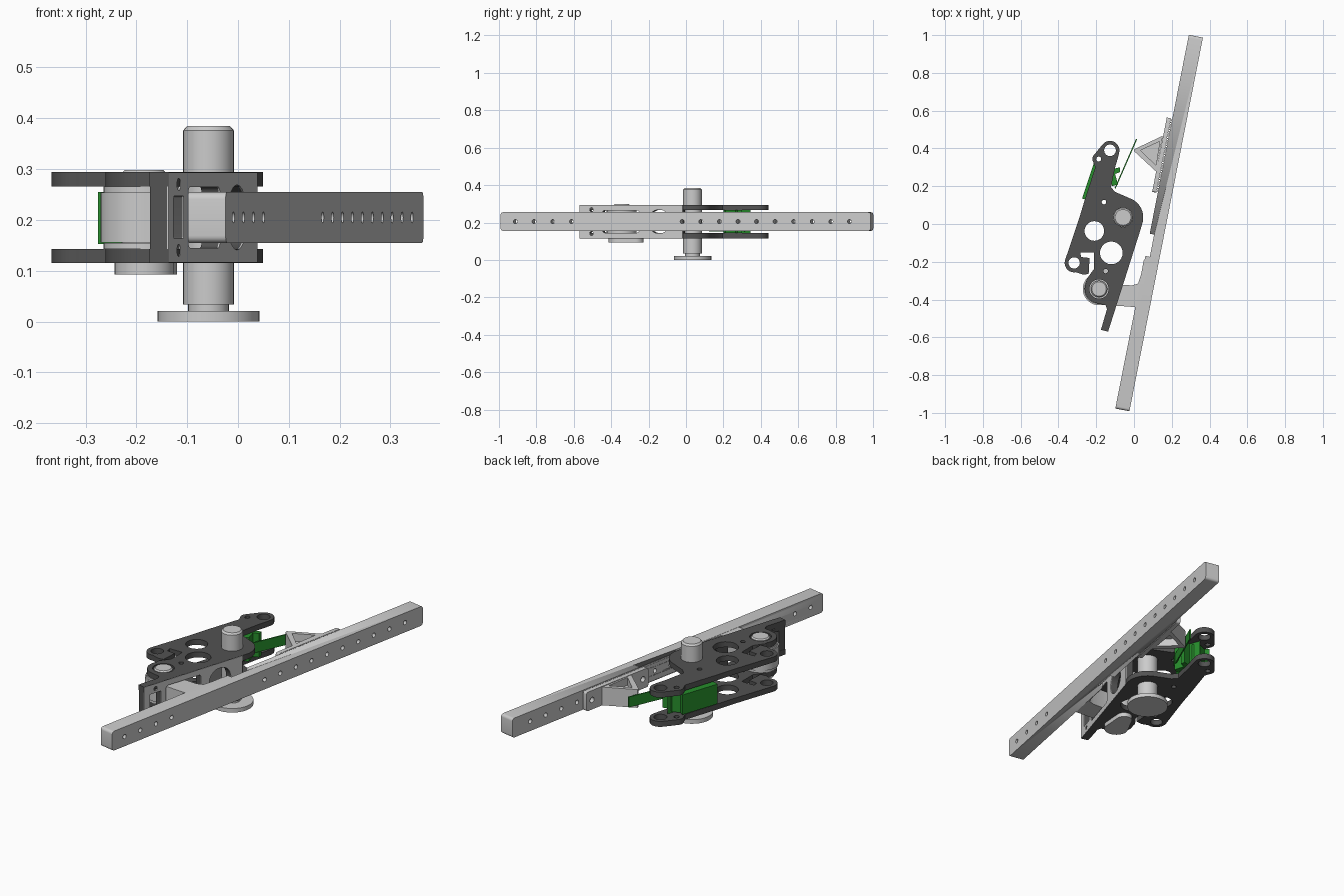
import bpy, bmesh
from math import sin, cos, radians, pi
from mathutils import Matrix, Vector

if "Cube" in bpy.data.objects:
    bpy.data.objects.remove(bpy.data.objects["Cube"])


def material(name, rgb):
    m = bpy.data.materials.new(name)
    m.diffuse_color = (*rgb, 1)
    m.use_nodes = True
    m.node_tree.nodes["Principled BSDF"].inputs["Base Color"].default_value = m.diffuse_color
    return m


DARK = material("dark_steel", (0.085, 0.085, 0.085))
GREEN = material("green_plastic", (0.02, 0.27, 0.025))


def arc(x, y, r, a0, a1, n=12):
    return [(x + r * cos(radians(a0 + (a1 - a0) * i / n)),
             y + r * sin(radians(a0 + (a1 - a0) * i / n))) for i in range(n + 1)]


def circle(x, y, r, n=28):
    return arc(x, y, r, 0, 360, n)[:-1]


def rect(x0, y0, x1, y1, r=0.0):
    if r == 0:
        return [(x0, y0), (x1, y0), (x1, y1), (x0, y1)]
    return (arc(x1 - r, y0 + r, r, -90, 0, 5) + arc(x1 - r, y1 - r, r, 0, 90, 5)
            + arc(x0 + r, y1 - r, r, 90, 180, 5) + arc(x0 + r, y0 + r, r, 180, 270, 5))


def finish(name, bm, mat=None):
    bmesh.ops.remove_doubles(bm, verts=bm.verts, dist=1e-5)
    bmesh.ops.recalc_face_normals(bm, faces=bm.faces)
    me = bpy.data.meshes.new(name)
    bm.to_mesh(me)
    bm.free()
    ob = bpy.data.objects.new(name, me)
    bpy.context.collection.objects.link(ob)
    if mat:
        me.materials.append(mat)
    bpy.ops.object.select_all(action='DESELECT')
    ob.select_set(True)
    bpy.context.view_layer.objects.active = ob
    bpy.ops.object.shade_smooth_by_angle(angle=radians(32))
    return ob


def slab(name, loops, a, b, mat=None, frame=Matrix()):
    """Outline (first loop) with holes (other loops), extruded from a to b along local z."""
    cu = bpy.data.curves.new(name, 'CURVE')
    cu.dimensions, cu.fill_mode, cu.extrude = '2D', 'BOTH', (b - a) / 2
    for pts in loops:
        s = cu.splines.new('POLY')
        s.points.add(len(pts) - 1)
        for p, (x, y) in zip(s.points, pts):
            p.co = (x, y, 0, 1)
        s.use_cyclic_u = True
    tmp = bpy.data.objects.new("tmp", cu)
    bpy.context.collection.objects.link(tmp)
    bpy.context.view_layer.update()
    dg = bpy.context.evaluated_depsgraph_get()
    me = bpy.data.meshes.new_from_object(tmp.evaluated_get(dg))
    bm = bmesh.new()
    bm.from_mesh(me)
    bm.transform(frame @ Matrix.Translation((0, 0, (a + b) / 2)))
    bpy.data.objects.remove(tmp)
    bpy.data.meshes.remove(me)
    return finish(name, bm, mat)


def turned(name, c, profile, n=32, mat=None):
    """Lathe a closed (radius, z) profile around a vertical axis."""
    bm = bmesh.new()
    rings = [[bm.verts.new((c[0] + r * cos(2 * pi * i / n), c[1] + r * sin(2 * pi * i / n), z))
              for i in range(n)] for r, z in profile]
    for lo, hi in zip(rings, rings[1:]):
        for i in range(n):
            bm.faces.new((lo[i], lo[(i + 1) % n], hi[(i + 1) % n], hi[i]))
    bm.faces.new(rings[0])
    bm.faces.new(rings[-1])
    return finish(name, bm, mat)


def upright(origin, direction):
    """Frame with local x along direction, local y up, local z to the right."""
    d = Vector((*direction, 0)).normalized()
    m = Matrix((d, (0, 0, 1), (d.y, -d.x, 0))).transposed().to_4x4()
    m.translation = (*origin, 0)
    return m


POST, PIN = (-0.058, 0.035), (-0.185, -0.344)
BAR = upright((0.133, 0.005), (0.193, 0.981))
WEB = upright((-0.138, -0.57), (0.303, 0.953))

# long bar with a row of holes
ts = [(y - 0.005) / 0.981 for y in
      [-0.905 + 0.1 * i for i in range(4)] + [-0.013 + 0.0993 * i for i in range(10)]]
bar = slab("long_bar", [rect(-1.008, 0.155, 1.008, 0.255, 0.014)]
           + [circle(t, 0.205, 0.011, 14) for t in ts], -0.038, 0.038, None, BAR)
notch = slab("notch_cutter", [rect(-0.185, 0.1, -0.065, 0.3)], -0.08, -0.014, None, BAR)
mod = bar.modifiers.new("notch", 'BOOLEAN')
mod.object, mod.solver = notch, 'EXACT'
bpy.context.view_layer.objects.active = bar
bpy.ops.object.modifier_apply(modifier="notch")
bpy.data.objects.remove(notch)

# arm joining the bar to the pivot hub
slab("pivot_arm", [arc(*PIN, 0.086, 45, 280, 24)
                   + [(-0.10, -0.432), (0.008, -0.44), (0.03, -0.42), (0.06, -0.19),
                      (0.052, -0.19), (0.037, -0.27), (0.022, -0.315), (-0.01, -0.325), (-0.10, -0.32)],
                   circle(*PIN, 0.045)], 0.156, 0.254)

# twin side plates of the bracket
outline = ([(-0.175, -0.56), (-0.138, -0.57)] + arc(*POST, 0.107, -17.6, 65)
           + [(-0.10, 0.17), (-0.122, 0.195), (-0.10, 0.30), (-0.085, 0.35)]
           + arc(-0.127, 0.39, 0.05, -15, 140)
           + arc(-0.187, 0.344, 0.033, 140, 210, 6)
           + [(-0.205, 0.30), (-0.26, 0.13), (-0.29, 0.03)]
           + arc(-0.317, -0.206, 0.05, 162, 280)
           + [(-0.27, -0.268), (-0.24, -0.265), (-0.235, -0.18), (-0.28, -0.175),
              (-0.285, -0.15), (-0.213, -0.15), (-0.213, -0.24), (-0.25, -0.29)]
           + arc(*PIN, 0.076, 150, 260) + [(-0.15, -0.43), (-0.143, -0.45)])
holes = [(-0.21, -0.037, 0.052), (-0.12, -0.153, 0.06), (-0.159, 0.116, 0.012),
         (-0.15, -0.249, 0.012), (-0.127, 0.39, 0.031), (-0.187, 0.344, 0.013),
         (-0.317, -0.206, 0.03), (*POST, 0.051), (*PIN, 0.051)]
for name, z in (("lower_plate", 0.115), ("upper_plate", 0.266)):
    slab(name, [outline] + [circle(*h) for h in holes], z, z + 0.028, DARK)

# web joining the plates, with a lighter outer face
web = [rect(0.0, 0.116, 0.58, 0.293), rect(0.035, 0.163, 0.10, 0.247, 0.004),
       circle(0.068, 0.27, 0.012, 14), circle(0.068, 0.14, 0.012, 14),
       rect(0.13, 0.145, 0.335, 0.265, 0.012), circle(0.447, 0.205, 0.064)]
slab("bracket_web", web, -0.037, -0.002, DARK, WEB)
slab("web_face", web, -0.002, 0.001, None, WEB)

# main post with foot flange
turned("post", POST, [(0.1, 0), (0.1, 0.021), (0.04, 0.021), (0.04, 0.034), (0.05, 0.034),
                      (0.05, 0.376), (0.042, 0.385)])

# pivot pin, its washers and its locking foot
turned("pivot_pin", PIN, [(0.044, 0.10), (0.044, 0.292), (0.038, 0.298)])
for name, z in (("lower_washer", 0.143), ("upper_washer", 0.254)):
    turned(name, PIN, [(0.08, z), (0.08, z + 0.012)])
slab("pin_foot", [arc(-0.184, -0.355, 0.059, 165, 345, 20) + arc(-0.16, -0.267, 0.04, -15, 165, 16)],
     0.093, 0.115)

# switch body, clip and spring leaf
slab("switch_body", [[(-0.275, 0.135), (-0.235, 0.122), (-0.165, 0.125), (-0.13, 0.225), (-0.115, 0.31),
                      (-0.15, 0.33), (-0.19, 0.315), (-0.21, 0.33)]], 0.153, 0.255, GREEN)
slab("switch_clip", [[(-0.15, 0.30), (-0.135, 0.345), (-0.115, 0.29), (-0.075, 0.30), (-0.073, 0.275),
                      (-0.10, 0.265), (-0.085, 0.21), (-0.115, 0.20), (-0.14, 0.28)]],
     0.143, 0.266, GREEN)
slab("spring_leaf", [[(-0.103, 0.19), (-0.097, 0.188), (0.017, 0.449), (0.011, 0.451)]],
     0.178, 0.232, GREEN)

# striker bracket on the bar: base strip, toothed seat, triangular frame
slab("striker_base", [rect(0.155, 0.156, 0.556, 0.254, 0.01), circle(0.19, 0.205, 0.014, 16),
                      circle(0.52, 0.205, 0.014, 16)], -0.068, -0.046, None, BAR)
bm = bmesh.new()
for i in range(32):
    bmesh.ops.create_cube(bm, size=1, matrix=BAR @ Matrix.Translation((0.165 + i * 0.0123, 0.205, -0.042))
                          @ Matrix.Diagonal((0.007, 0.096, 0.009, 1)))
finish("seat_teeth", bm)
tri = [(0.152, 0.467), (0.0, 0.395), (0.003, 0.383), (0.118, 0.277)]
inner = [(0.136, 0.437), (0.035, 0.39), (0.116, 0.311)]
slab("striker_frame", [tri, inner], 0.158, 0.252)
slab("striker_rib", [inner], 0.198, 0.212)
